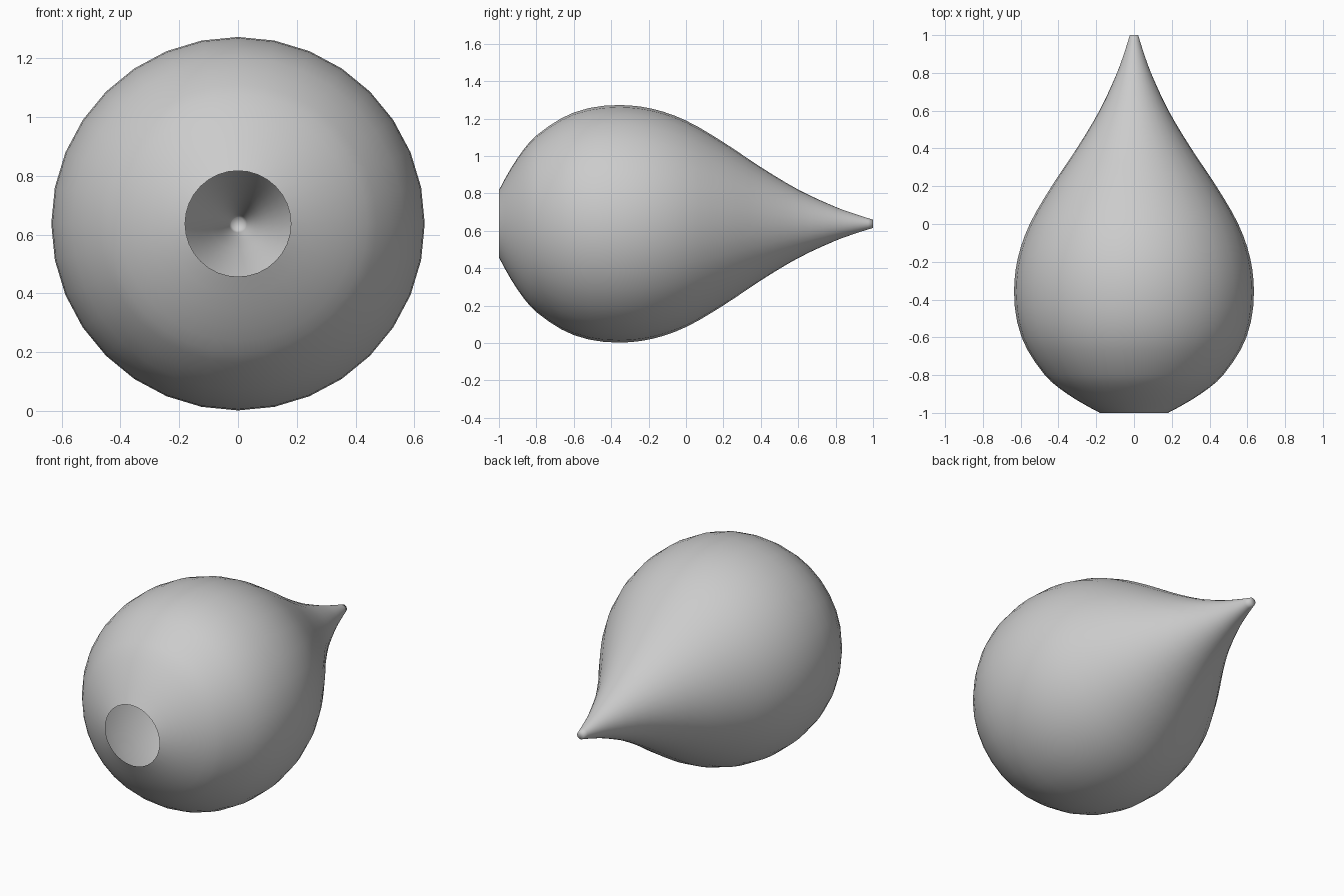
import bpy, bmesh, math

if "Cube" in bpy.data.objects:
    bpy.data.objects.remove(bpy.data.objects["Cube"])

SEGMENTS = 32
AXIS_Z = 0.637

# teardrop profile: (position along y, radius)
profile = [(-1.0, 0.18), (-0.9, 0.353), (-0.8, 0.472), (-0.6, 0.595),
           (-0.36, 0.635), (-0.18, 0.615), (0.0, 0.552), (0.2, 0.436),
           (0.4, 0.303), (0.6, 0.183), (0.8, 0.09), (0.92, 0.047), (1.0, 0.022)]


def smooth_profile(pts, steps):
    """Cubic interpolation through the points, tangents from neighbours."""
    n = len(pts)
    slopes = []
    for i in range(n):
        a, b = pts[max(i - 1, 0)], pts[min(i + 1, n - 1)]
        slopes.append((b[1] - a[1]) / (b[0] - a[0]))
    slopes[0] = 1.95
    slopes[4] = 0.0
    out = []
    for i in range(n - 1):
        (y0, r0), (y1, r1) = pts[i], pts[i + 1]
        h = y1 - y0
        for k in range(steps):
            t = k / steps
            r = ((2*t**3 - 3*t**2 + 1) * r0 + (t**3 - 2*t**2 + t) * h * slopes[i]
                 + (3*t**2 - 2*t**3) * r1 + (t**3 - t**2) * h * slopes[i + 1])
            out.append((y0 + h * t, r))
    out.append(pts[-1])
    return out


# hollow teardrop shell, open at the front mouth, closed at the tip
bm = bmesh.new()
rings = []
for y, r in smooth_profile(profile, 3):
    ring = []
    for s in range(SEGMENTS):
        a = 2 * math.pi * s / SEGMENTS
        ring.append(bm.verts.new((r * math.sin(a), y, AXIS_Z + r * math.cos(a))))
    rings.append(ring)
for r0, r1 in zip(rings, rings[1:]):
    for s in range(SEGMENTS):
        n = (s + 1) % SEGMENTS
        bm.faces.new((r0[s], r1[s], r1[n], r0[n]))

# small cap closing the tip
centre = bm.verts.new((0, 1.0, AXIS_Z))
for s in range(SEGMENTS):
    bm.faces.new((rings[-1][s], centre, rings[-1][(s + 1) % SEGMENTS]))

# make sure the faces point outward
bm.normal_update()
side = bm.faces[0] if bm.faces.ensure_lookup_table() is None else None
c = side.calc_center_median()
if side.normal.x * c.x + side.normal.z * (c.z - AXIS_Z) < 0:
    bmesh.ops.reverse_faces(bm, faces=bm.faces[:])
for f in bm.faces:
    f.smooth = True

mesh = bpy.data.meshes.new("teardrop_shell")
bm.to_mesh(mesh)
bm.free()
shell = bpy.data.objects.new("teardrop_shell", mesh)
bpy.context.collection.objects.link(shell)
